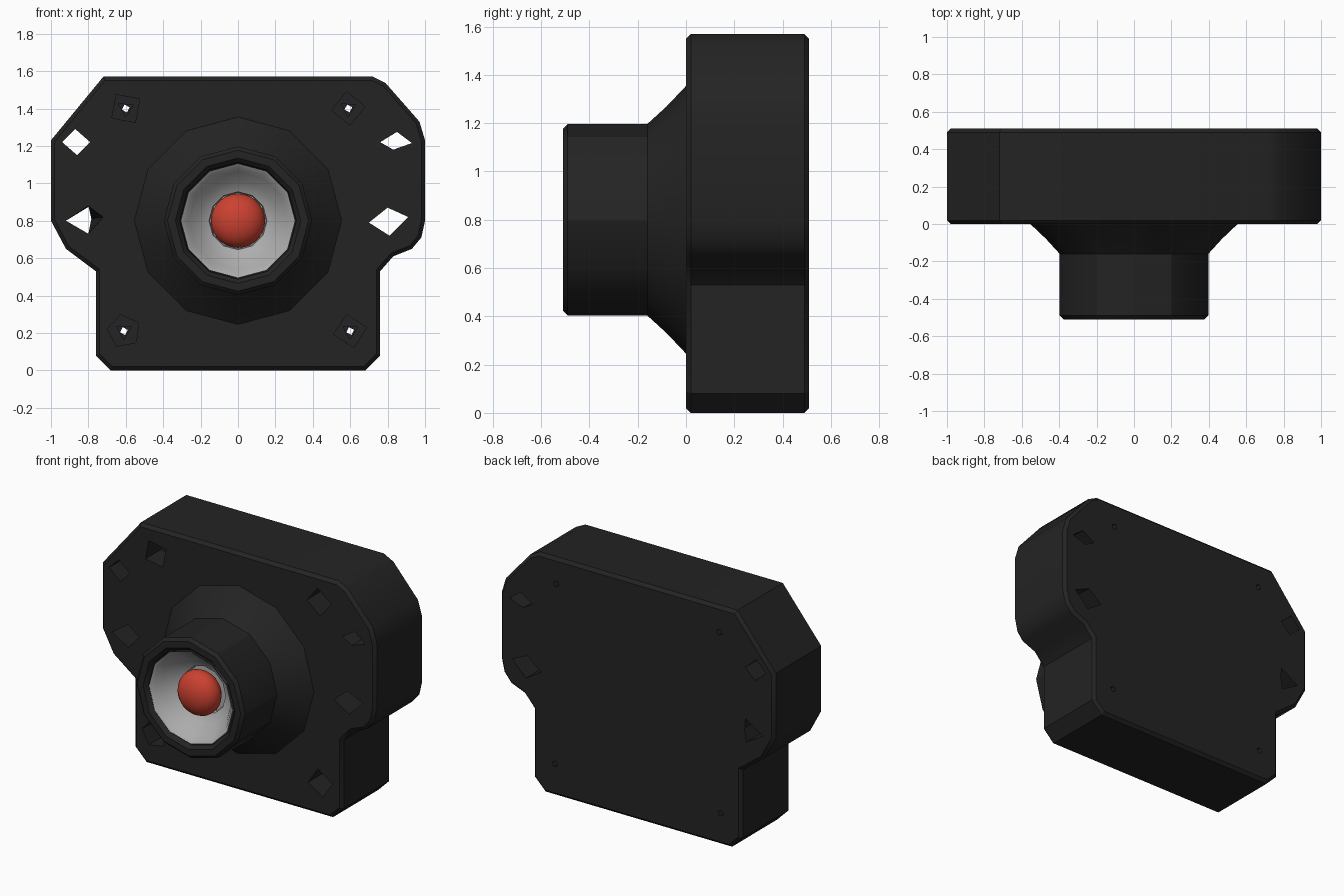
import bpy, bmesh, math

if "Cube" in bpy.data.objects:
    bpy.data.objects.remove(bpy.data.objects["Cube"])

def material(name, rgb):
    m = bpy.data.materials.new(name)
    m.diffuse_color = (*rgb, 1)
    m.use_nodes = True
    m.node_tree.nodes["Principled BSDF"].inputs["Base Color"].default_value = m.diffuse_color
    return m

BLACK = material("black plastic", (0.017, 0.017, 0.017))
SILVER = material("silver metal", (0.42, 0.42, 0.42))
RED = material("red lens", (0.60, 0.053, 0.03))
CZ = 0.80  # height of the lens axis

def to_object(bm, name, mat, smooth=30):
    bmesh.ops.recalc_face_normals(bm, faces=bm.faces)
    me = bpy.data.meshes.new(name)
    bm.to_mesh(me)
    bm.free()
    ob = bpy.data.objects.new(name, me)
    bpy.context.collection.objects.link(ob)
    me.materials.append(mat)
    if smooth:
        bpy.ops.object.select_all(action='DESELECT')
        ob.select_set(True)
        bpy.context.view_layer.objects.active = ob
        bpy.ops.object.shade_smooth_by_angle(angle=math.radians(smooth))
    return ob

def prism(pts, y0, y1, back=None, bevel=0):
    """Extrude an (x, z) outline along y, optionally to a different back outline."""
    bm = bmesh.new()
    a = [bm.verts.new((x, y0, z)) for x, z in pts]
    b = [bm.verts.new((x, y1, z)) for x, z in (back or pts)]
    caps = [bm.faces.new(a), bm.faces.new(b[::-1])]
    n = len(a)
    for i in range(n):
        j = (i + 1) % n
        bm.faces.new((a[i], b[i], b[j], a[j]))
    bmesh.ops.recalc_face_normals(bm, faces=bm.faces)
    if bevel:
        edges = [e for f in caps for e in f.edges]
        bmesh.ops.bevel(bm, geom=edges, offset=bevel, segments=1, affect='EDGES')
    return bm

def ngon(cx, cz, r, n, phase=0):
    return [(cx + r * math.cos(phase + i * math.tau / n),
             cz + r * math.sin(phase + i * math.tau / n)) for i in range(n)]

def turned(profile, n):
    """Revolve (radius, y) points about the lens axis; r = 0 closes the end."""
    bm = bmesh.new()
    prev = None
    for r, y in profile:
        if r == 0:
            bm.faces.new(prev)
            break
        ring = [bm.verts.new((x, y, z)) for x, z in ngon(0, CZ, r, n)]
        if prev:
            for i in range(n):
                j = (i + 1) % n
                bm.faces.new((prev[i], prev[j], ring[j], ring[i]))
        prev = ring
    return bm

def cut(target, bm):
    cutter = to_object(bm, "cutter", BLACK, 0)
    cutter.hide_render = True
    mod = target.modifiers.new("cut", 'BOOLEAN')
    mod.operation, mod.solver, mod.object = 'DIFFERENCE', 'EXACT', cutter
    bpy.context.view_layer.objects.active = target
    bpy.ops.object.modifier_apply(modifier=mod.name)
    bpy.data.objects.remove(cutter)

# Main housing
outline = [(-0.68, 0), (0.68, 0), (0.76, 0.08), (0.76, 0.53), (0.83, 0.61),
           (0.93, 0.65), (0.98, 0.71), (1, 0.80), (1, 1.23), (0.97, 1.33),
           (0.79, 1.535), (0.72, 1.57), (-0.72, 1.57), (-1, 1.23), (-1, 0.80),
           (-0.92, 0.65), (-0.76, 0.53), (-0.76, 0.08)]
housing = to_object(prism(outline, 0, 0.51, bevel=0.02), "housing", BLACK)

# Mounting holes through the side ears
left_low = [(-0.92, 0.80), (-0.80, 0.88), (-0.72, 0.82), (-0.80, 0.73)]
left_low_back = [(-0.92, 0.80), (-0.79, 0.88), (-0.785, 0.81), (-0.80, 0.73)]
cut(housing, prism(left_low, -0.01, 0.52, left_low_back))
for hole in ([(-0.94, 1.22), (-0.87, 1.29), (-0.79, 1.22), (-0.86, 1.15)],
             [(0.76, 1.22), (0.85, 1.275), (0.93, 1.215), (0.83, 1.18)],
             [(0.70, 0.79), (0.80, 0.87), (0.91, 0.82), (0.81, 0.72)]):
    cut(housing, prism(hole, -0.01, 0.52))

# Countersunk screw holes in the four corners
for x, z, n, phase in ((-0.60, 1.40, 4, 0.6), (0.59, 1.40, 4, 0.1),
                       (-0.61, 0.21, 5, 0.5), (0.60, 0.21, 4, 0.2)):
    cut(housing, prism(ngon(x, z, 0.09, n, phase), -0.01, 0.16))
    cut(housing, prism(ngon(x, z, 0.045, 3, 0.5), 0.1, 0.45))
    cut(housing, prism(ngon(x, z, 0.022, 4, 0.3), 0.4, 0.52))

# Cable port in the underside
def port(w, d, z0, z1, c=0.03):
    half = [(w, d - c), (w - c, d), (c - w, d), (-w, d - c),
            (-w, c - d), (c - w, -d), (w - c, -d), (w, c - d)]
    bm = prism(half, z0, z1)
    for v in bm.verts:
        x, y, z = v.co
        v.co = (x, 0.28 + z, y)
    return bm

cut(housing, port(0.18, 0.065, -0.02, 0.10))
to_object(port(0.15, 0.045, 0.03, 0.11, 0.02), "port_connector", SILVER)

# Lens barrel with flared foot
barrel = [(0.565, 0.01), (0.47, -0.08), (0.397, -0.16), (0.397, -0.49), (0.377, -0.51),
          (0.335, -0.51), (0.312, -0.485), (0.305, -0.29), (0, -0.29)]
to_object(turned(barrel, 12), "lens_barrel", BLACK)

# Stepped reflector cup
cup = [(0.306, -0.49), (0.285, -0.475), (0.262, -0.44), (0.25, -0.43),
       (0.215, -0.38), (0.155, -0.35), (0.15, -0.32), (0, -0.32)]
to_object(turned(cup, 12), "reflector_cup", SILVER)

# Domed lens
bm = bmesh.new()
bmesh.ops.create_uvsphere(bm, u_segments=24, v_segments=14, radius=0.145)
for v in bm.verts:
    x, y, z = v.co
    v.co = (x, y * 0.7 - 0.40, z + CZ)
to_object(bm, "lens", RED, 60)
